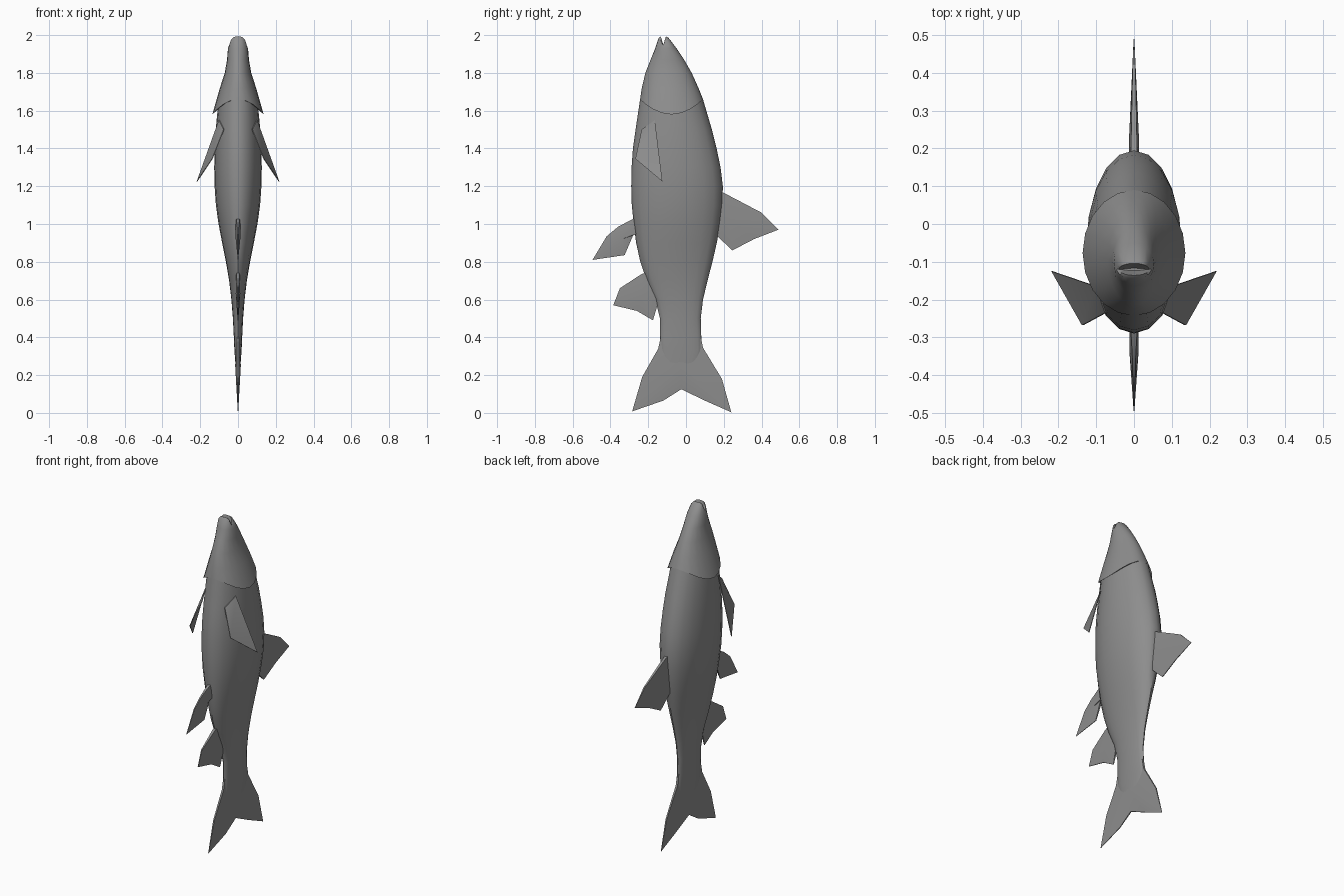
import bpy, bmesh, math

grey = bpy.data.materials.new("fish_grey")
grey.diffuse_color = (0.27, 0.27, 0.27, 1)
SIDES = 20


def finish(bm, name, angle):
    bmesh.ops.recalc_face_normals(bm, faces=bm.faces[:])
    mesh = bpy.data.meshes.new(name)
    bm.to_mesh(mesh)
    bm.free()
    mesh.materials.append(grey)
    ob = bpy.data.objects.new(name, mesh)
    bpy.context.collection.objects.link(ob)
    bpy.ops.object.select_all(action='DESELECT')
    ob.select_set(True)
    bpy.context.view_layer.objects.active = ob
    bpy.ops.object.shade_smooth_by_angle(angle=math.radians(angle))
    return ob


def loft(name, rings):
    """Each ring: z, belly y, back y, half width, drop of the sides, drop power."""
    bm = bmesh.new()
    loops = []
    for z, y0, y1, w, drop, power in rings:
        loop = []
        for i in range(SIDES):
            t = 2 * math.pi * i / SIDES
            c, s = math.cos(t), math.sin(t)
            loop.append(bm.verts.new((w * c, (y0 + y1) / 2 + (y1 - y0) / 2 * s,
                                      z - drop * abs(c) ** power)))
        loops.append(loop)
    for a, b in zip(loops, loops[1:]):
        for i in range(SIDES):
            j = (i + 1) % SIDES
            bm.faces.new((a[i], a[j], b[j], b[i]))
    bm.faces.new(loops[0])
    bm.faces.new(loops[-1])
    return finish(bm, name, 42)


def fin(name, outline, centre):
    """Thin fin in the middle plane; points are y, z, half thickness."""
    bm = bmesh.new()
    sides = []
    for s in (1, -1):
        rim = [bm.verts.new((s * t, y, z)) for y, z, t in outline]
        mid = bm.verts.new((s * centre[2], centre[0], centre[1]))
        for a, b in zip(rim, rim[1:] + rim[:1]):
            bm.faces.new((a, b, mid))
        sides.append(rim)
    n = len(outline)
    for i in range(n):
        j = (i + 1) % n
        bm.faces.new((sides[0][i], sides[0][j], sides[1][j], sides[1][i]))
    return finish(bm, name, 50)


# Body: mouth slot, lips, head, gill flap, trunk, tail stalk
loft("body", [
    (1.950, -0.123, -0.117, 0.030, 0, 1),
    (1.992, -0.136, -0.104, 0.040, 0.042, 6),
    (1.985, -0.145, -0.092, 0.046, 0.040, 6),
    (1.930, -0.163, -0.050, 0.053, 0, 1),
    (1.870, -0.187, -0.010, 0.058, 0, 1),
    (1.800, -0.215, 0.030, 0.070, 0, 1),
    (1.720, -0.234, 0.066, 0.096, 0, 1),
    (1.660, -0.243, 0.090, 0.136, 0.080, 2),
    (1.660, -0.243, 0.090, 0.108, 0.055, 2),
    (1.500, -0.267, 0.137, 0.118, 0, 1),
    (1.400, -0.281, 0.162, 0.123, 0, 1),
    (1.300, -0.288, 0.183, 0.126, 0, 1),
    (1.200, -0.290, 0.195, 0.124, 0, 1),
    (1.100, -0.287, 0.193, 0.117, 0, 1),
    (1.000, -0.277, 0.181, 0.103, 0, 1),
    (0.900, -0.264, 0.163, 0.084, 0, 1),
    (0.800, -0.242, 0.140, 0.064, 0, 1),
    (0.700, -0.208, 0.114, 0.047, 0, 1),
    (0.600, -0.162, 0.090, 0.035, 0, 1),
    (0.500, -0.138, 0.078, 0.027, 0, 1),
    (0.400, -0.137, 0.081, 0.022, 0, 1),
    (0.330, -0.135, 0.084, 0.019, 0, 1),
    (0.200, -0.100, 0.050, 0.009, 0, 1),
])

# Middle fins
fin("tail_fin", [(-0.13, 0.42, 0.006), (-0.147, 0.34, 0.006), (-0.232, 0.19, 0.004),
                 (-0.285, 0.008, 0.001), (-0.12, 0.065, 0.002), (-0.025, 0.125, 0.003),
                 (0.10, 0.065, 0.002), (0.24, 0.003, 0.001), (0.19, 0.18, 0.004),
                 (0.09, 0.345, 0.006), (0.075, 0.42, 0.006)], (-0.025, 0.25, 0.015))
fin("dorsal_fin", [(0.14, 1.19, 0.012), (0.20, 1.165, 0.008), (0.40, 1.06, 0.004),
                   (0.49, 0.97, 0.001), (0.36, 0.92, 0.002), (0.245, 0.86, 0.002),
                   (0.172, 0.93, 0.008), (0.12, 0.96, 0.012)], (0.23, 1.02, 0.013))
fin("belly_fin", [(-0.24, 1.04, 0.012), (-0.285, 1.025, 0.008), (-0.36, 0.985, 0.004),
                  (-0.42, 0.935, 0.003), (-0.495, 0.81, 0.001), (-0.325, 0.835, 0.002),
                  (-0.28, 0.94, 0.006), (-0.23, 0.96, 0.012)], (-0.34, 0.92, 0.012))
fin("rear_belly_fin", [(-0.19, 0.75, 0.010), (-0.235, 0.735, 0.008), (-0.35, 0.66, 0.003),
                       (-0.385, 0.57, 0.001), (-0.26, 0.54, 0.002), (-0.175, 0.49, 0.002),
                       (-0.148, 0.58, 0.006), (-0.13, 0.62, 0.010)], (-0.23, 0.63, 0.012))

# Pair of side fins, thin flat plates mirrored across the middle
for side, label in ((1, "right"), (-1, "left")):
    bm = bmesh.new()
    corners = [(0.100, -0.165, 1.55), (0.217, -0.125, 1.225),
               (0.136, -0.268, 1.345), (0.075, -0.235, 1.50)]
    plates = [[bm.verts.new((side * (x + d), y, z)) for x, y, z in corners]
              for d in (0.002, -0.002)]
    for p in plates:
        bm.faces.new((p[0], p[1], p[2]))
        bm.faces.new((p[0], p[2], p[3]))
    for i in range(4):
        j = (i + 1) % 4
        bm.faces.new((plates[0][i], plates[0][j], plates[1][j], plates[1][i]))
    finish(bm, label + "_side_fin", 30)
